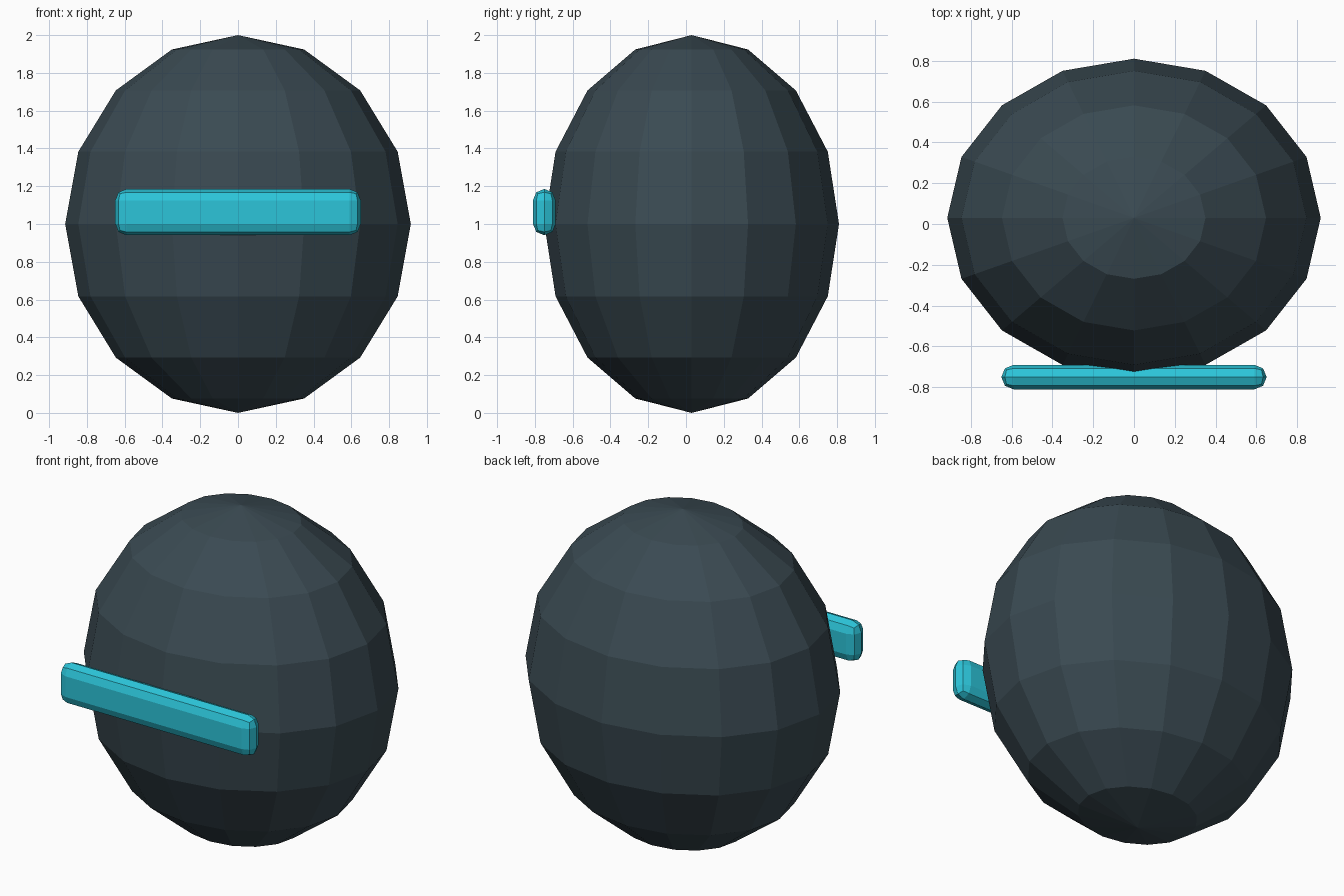
import bpy
from mathutils import Matrix, Vector

if "Cube" in bpy.data.objects:
    bpy.data.objects.remove(bpy.data.objects["Cube"], do_unlink=True)


def make_material(name, colour):
    mat = bpy.data.materials.new(name)
    mat.use_nodes = True
    mat.diffuse_color = colour
    mat.node_tree.nodes["Principled BSDF"].inputs["Base Color"].default_value = colour
    return mat


def finish(name, scale, mat):
    obj = bpy.context.object
    obj.name = obj.data.name = name
    obj.data.transform(Matrix.Diagonal(Vector(scale).to_4d()))
    obj.data.materials.append(mat)
    bpy.ops.object.shade_flat()
    return obj


slate = make_material("dark slate", (0.042, 0.068, 0.084, 1))
cyan = make_material("bright cyan", (0.025, 0.56, 0.70, 1))

# Faceted egg-shaped head
bpy.ops.mesh.primitive_uv_sphere_add(segments=16, ring_count=8, radius=1,
                                     location=(0, 0.03, 1))
finish("head", (0.915, 0.78, 1), slate)

# Rounded visor bar across the front
bpy.ops.mesh.primitive_cube_add(size=1, location=(0, -0.75, 1.063))
visor = finish("visor", (1.3, 0.12, 0.245), cyan)
bevel = visor.modifiers.new("rounded edges", "BEVEL")
bevel.width = 0.0598
bevel.segments = 2
